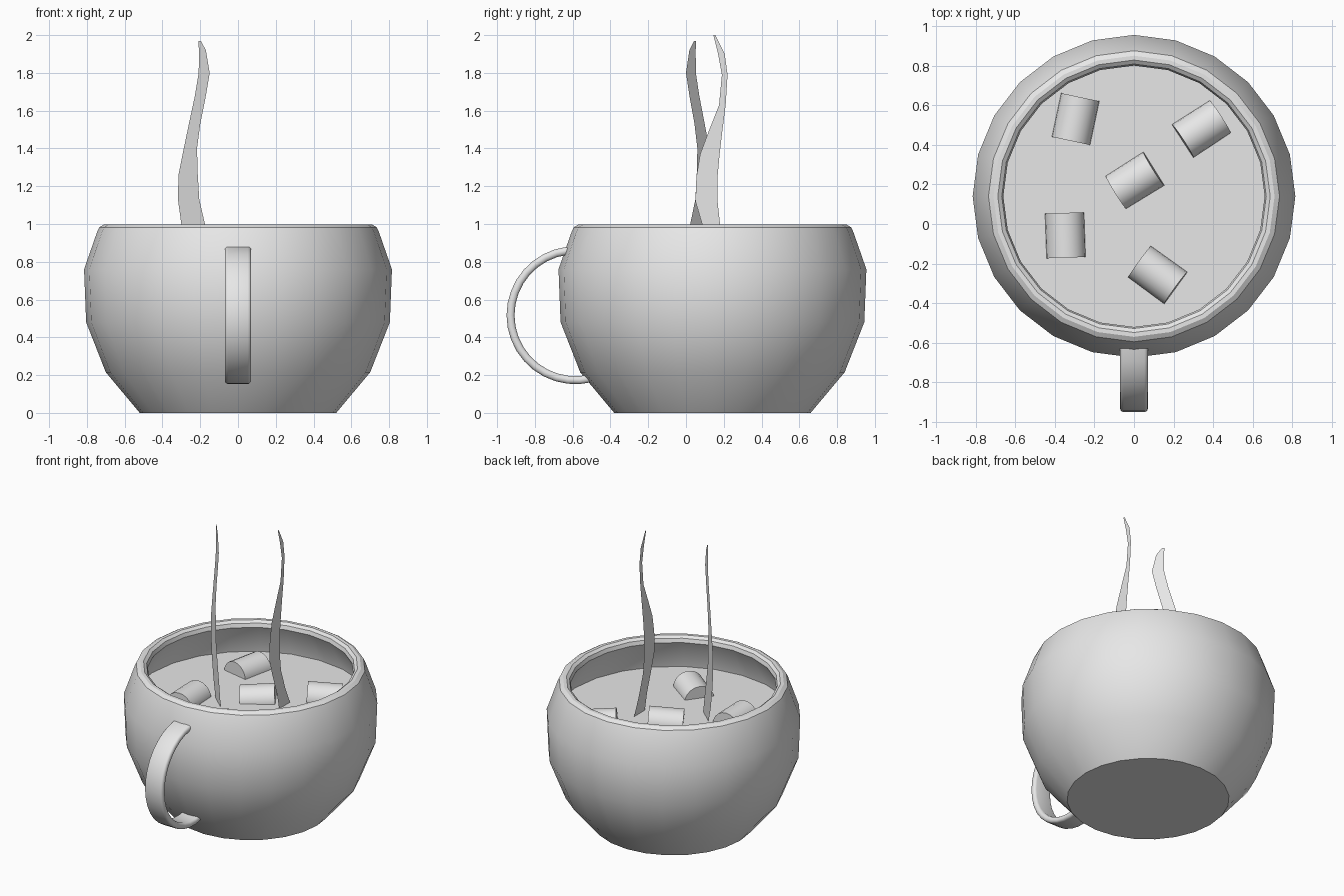
import bpy, bmesh
from math import sin, cos, pi, radians
from mathutils import Matrix, Vector

default_cube = bpy.data.objects.get("Cube")
if default_cube:
    bpy.data.objects.remove(default_cube, do_unlink=True)

BOWL_Y = 0.14        # centre of the bowl, leaving room for the handle in front
LIQUID_Z = 0.735
SIDES = 24

grey = bpy.data.materials.new("plain_grey")
grey.use_nodes = True
grey.diffuse_color = (0.8, 0.8, 0.8, 1)
grey.node_tree.nodes["Principled BSDF"].inputs["Base Color"].default_value = grey.diffuse_color


def finish(name, bm, smooth_angle=None):
    """Turn a bmesh into a named, coloured object."""
    bmesh.ops.recalc_face_normals(bm, faces=bm.faces)
    mesh = bpy.data.meshes.new(name)
    bm.to_mesh(mesh)
    bm.free()
    mesh.materials.append(grey)
    obj = bpy.data.objects.new(name, mesh)
    bpy.context.collection.objects.link(obj)
    if smooth_angle:
        bpy.ops.object.select_all(action='DESELECT')
        obj.select_set(True)
        bpy.context.view_layer.objects.active = obj
        bpy.ops.object.shade_smooth_by_angle(angle=radians(smooth_angle))
    return obj


def bridge(bm, rows, closed):
    """Join neighbouring rows of vertices with quads."""
    for low, high in zip(rows, rows[1:]):
        count = len(low)
        for i in range(count if closed else count - 1):
            j = (i + 1) % count
            bm.faces.new((low[i], low[j], high[j], high[i]))


# Bowl of the cup: outer wall, rolled rim and thin inner wall
profile = [(0.52, 0), (0.70, 0.215), (0.804, 0.48), (0.815, 0.76),
           (0.747, 0.955), (0.735, 0.982), (0.71, 0.997), (0.688, 0.997),
           (0.668, 0.982), (0.66, 0.955), (0.77, 0.74), (0.76, 0.49),
           (0.66, 0.235), (0.49, 0.04)]
bm = bmesh.new()
rings = []
for radius, z in profile:
    angles = [2 * pi * i / SIDES for i in range(SIDES)]
    rings.append([bm.verts.new((radius * cos(a), BOWL_Y + radius * sin(a), z)) for a in angles])
bridge(bm, rings, closed=True)
bm.faces.new(rings[0])
bm.faces.new(rings[-1])
finish("cup_bowl", bm, 30)

# Drink surface
bm = bmesh.new()
bmesh.ops.create_circle(bm, cap_ends=True, segments=SIDES, radius=0.77,
                        matrix=Matrix.Translation((0, BOWL_Y, LIQUID_Z)))
finish("drink_surface", bm)

# Handle: flat band with rounded edges swept along an arc
half_width, half_thick, corner = 0.07, 0.021, 0.018
section = []
for quadrant, (sx, sy) in enumerate([(1, 1), (-1, 1), (-1, -1), (1, -1)]):
    for step in range(4):
        a = (quadrant + step / 3) * pi / 2
        section.append((sx * (half_width - corner) + corner * cos(a),
                        sy * (half_thick - corner) + corner * sin(a)))
bm = bmesh.new()
rows = []
segments = 18
for i in range(segments + 1):
    a = radians(97 + (284 - 97) * i / segments)
    rows.append([bm.verts.new((x, -0.585 + (0.344 + t) * cos(a), 0.517 + (0.344 + t) * sin(a)))
                 for x, t in section])
bridge(bm, rows, closed=True)
bm.faces.new(rows[0])
bm.faces.new(rows[-1])
finish("cup_handle", bm, 40)

# Marshmallows: half-sunk cylinders lying on their sides (x, y, turn, tilt)
marshmallows = [(-0.295, 0.53, 78, 0), (0.34, 0.48, 33, 4), (0.005, 0.22, 32, -4),
                (-0.347, -0.057, 92, 0), (0.12, -0.257, -36, -3)]
for number, (x, y, turn, tilt) in enumerate(marshmallows, 1):
    bm = bmesh.new()
    placing = (Matrix.Translation((x, y, LIQUID_Z - 0.01))
               @ Matrix.Rotation(radians(turn), 4, 'Z')
               @ Matrix.Rotation(radians(90 + tilt), 4, 'Y'))
    bmesh.ops.create_cone(bm, cap_ends=True, segments=20, radius1=0.1, radius2=0.1,
                          depth=0.226, matrix=placing)
    finish(f"marshmallow_{number}", bm, 30)


def steam(name, origin, direction, outline):
    """Wavy upright ribbon; the outline lists (height, one edge, other edge)."""
    bm = bmesh.new()
    rows = [[bm.verts.new(Vector(origin) + Vector(direction) * s + Vector((0, 0, z)))
             for s in edges] for z, *edges in outline]
    bridge(bm, rows, closed=False)
    finish(name, bm)


# Steam ribbons
steam("steam_ribbon_diagonal", (0, -0.135, 0), (1, -0.9, 0), [
    (LIQUID_Z, -0.22, -0.11), (0.85, -0.265, -0.135), (1, -0.3, -0.175),
    (1.13, -0.318, -0.205), (1.26, -0.315, -0.213), (1.4, -0.287, -0.217),
    (1.53, -0.26, -0.2), (1.68, -0.228, -0.17), (1.8, -0.208, -0.15),
    (1.92, -0.207, -0.17), (1.97, -0.21, -0.197)])
steam("steam_ribbon_side", (0.21, 0, 0), (0, 1, 0), [
    (LIQUID_Z, 0.16, 0.28), (0.85, 0.135, 0.23), (1, 0.085, 0.18),
    (1.12, 0.05, 0.167), (1.25, 0.055, 0.167), (1.37, 0.075, 0.178),
    (1.49, 0.12, 0.192), (1.63, 0.175, 0.21), (1.79, 0.19, 0.22),
    (1.9, 0.17, 0.205), (2, 0.145, 0.155)])
